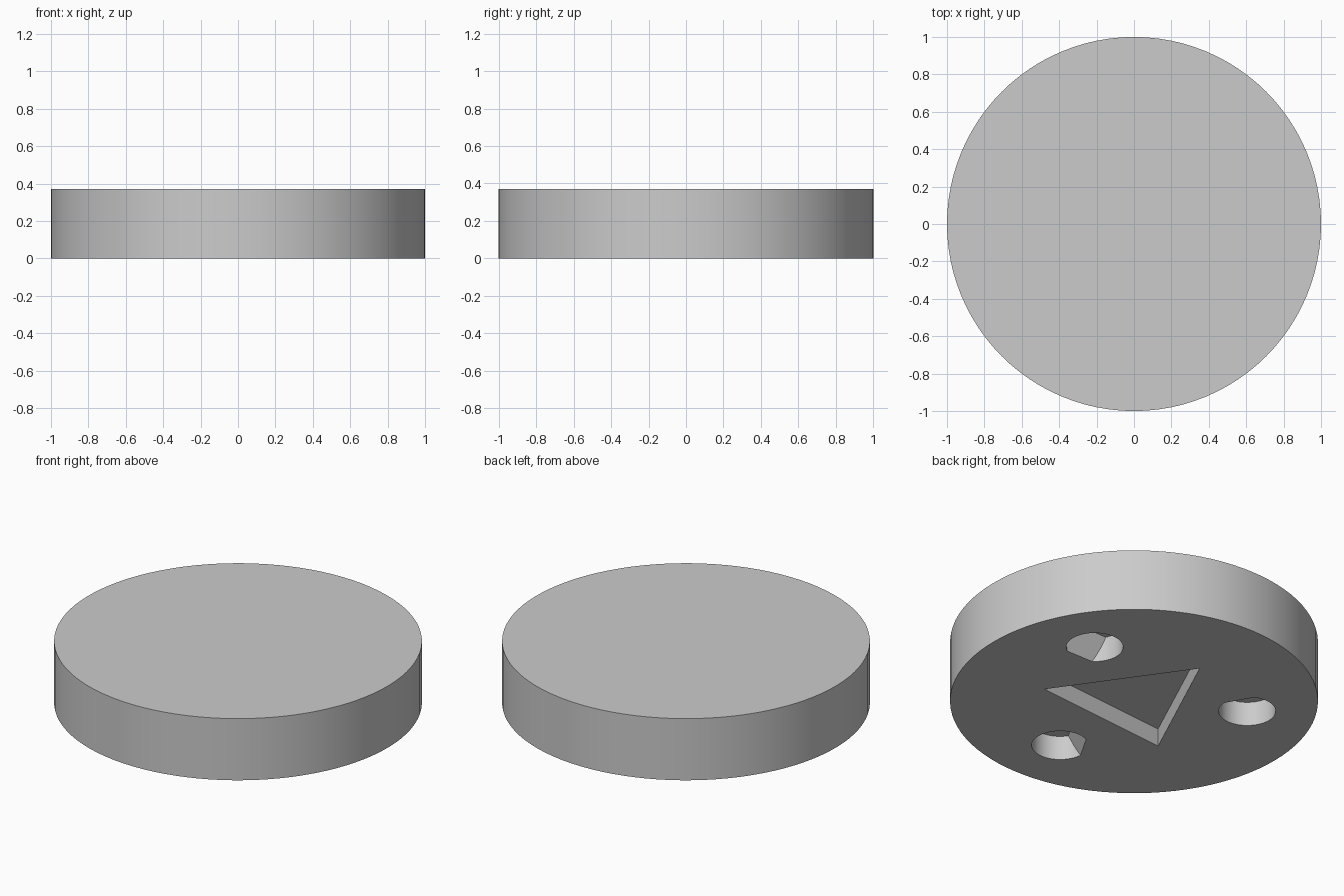
import bpy, bmesh, math
from mathutils import Matrix, Vector

HEIGHT = 0.37
HOLE_DEPTH = 0.145
TRIANGLE_DEPTH = 0.107
MARGIN = 0.05  # how far cutters reach below the base

if "Cube" in bpy.data.objects:
    bpy.data.objects.remove(bpy.data.objects["Cube"], do_unlink=True)

grey = bpy.data.materials.new("plain grey")
grey.use_nodes = True
grey.diffuse_color = (0.6, 0.6, 0.6, 1)
grey.node_tree.nodes["Principled BSDF"].inputs["Base Color"].default_value = (0.6, 0.6, 0.6, 1)


def prism(sides, radius, low, high, turn=0.0):
    """Upright prism from z = low to z = high, first corner turned from +x."""
    bm = bmesh.new()
    place = Matrix.Translation((0, 0, (low + high) / 2)) @ Matrix.Rotation(turn, 4, "Z")
    bmesh.ops.create_cone(bm, cap_ends=True, segments=sides, radius1=radius,
                          radius2=radius, depth=high - low)
    # Turn the first corner from +y to +x
    first = max(bm.verts, key=lambda v: v.co.y) if sides == 3 else None
    if first:
        angle = -math.atan2(first.co.y, first.co.x)
        bm.transform(Matrix.Rotation(angle, 4, "Z"))
    bm.transform(place)
    return bm


def make_object(name, bm):
    bmesh.ops.recalc_face_normals(bm, faces=bm.faces)
    mesh = bpy.data.meshes.new(name)
    bm.to_mesh(mesh)
    bm.free()
    mesh.materials.append(grey)
    obj = bpy.data.objects.new(name, mesh)
    bpy.context.collection.objects.link(obj)
    return obj


def cut(body, cutter):
    """Carve the cutter out of the body, then discard it."""
    cutter.hide_render = True
    mod = body.modifiers.new("pocket", "BOOLEAN")
    mod.operation = "DIFFERENCE"
    mod.solver = "EXACT"
    mod.object = cutter
    bpy.ops.object.select_all(action="DESELECT")
    bpy.context.view_layer.objects.active = body
    body.select_set(True)
    bpy.ops.object.modifier_apply(modifier=mod.name)
    bpy.data.objects.remove(cutter, do_unlink=True)


# Round base
base = make_object("round_base", prism(96, 1.0, 0, HEIGHT))

# Triangular pocket in the underside
cut(base, make_object("triangle_cutter",
                      prism(3, 0.505, -MARGIN, TRIANGLE_DEPTH, math.radians(95))))

# Three round pockets, each with one leaning flat side
for i in range(3):
    angle = math.radians(30 + 120 * i)
    bm = prism(48, 0.155, -MARGIN, HOLE_DEPTH)
    side = angle - math.radians(120)
    outward = Vector((math.cos(side), math.sin(side), 0))
    cutting = bmesh.ops.bisect_plane(
        bm, geom=bm.verts[:] + bm.edges[:] + bm.faces[:],
        plane_co=outward * 0.128, plane_no=outward + Vector((0, 0, 0.4)),
        clear_outer=True)
    rim = [e for e in cutting["geom_cut"] if isinstance(e, bmesh.types.BMEdge)]
    bmesh.ops.holes_fill(bm, edges=rim, sides=0)
    bm.transform(Matrix.Translation((0.625 * math.cos(angle), 0.625 * math.sin(angle), 0)))
    cut(base, make_object("round_pocket_cutter", bm))

# Smooth curved walls, crisp edges
bpy.ops.object.select_all(action="DESELECT")
bpy.context.view_layer.objects.active = base
base.select_set(True)
bpy.ops.object.shade_smooth_by_angle(angle=math.radians(20))
